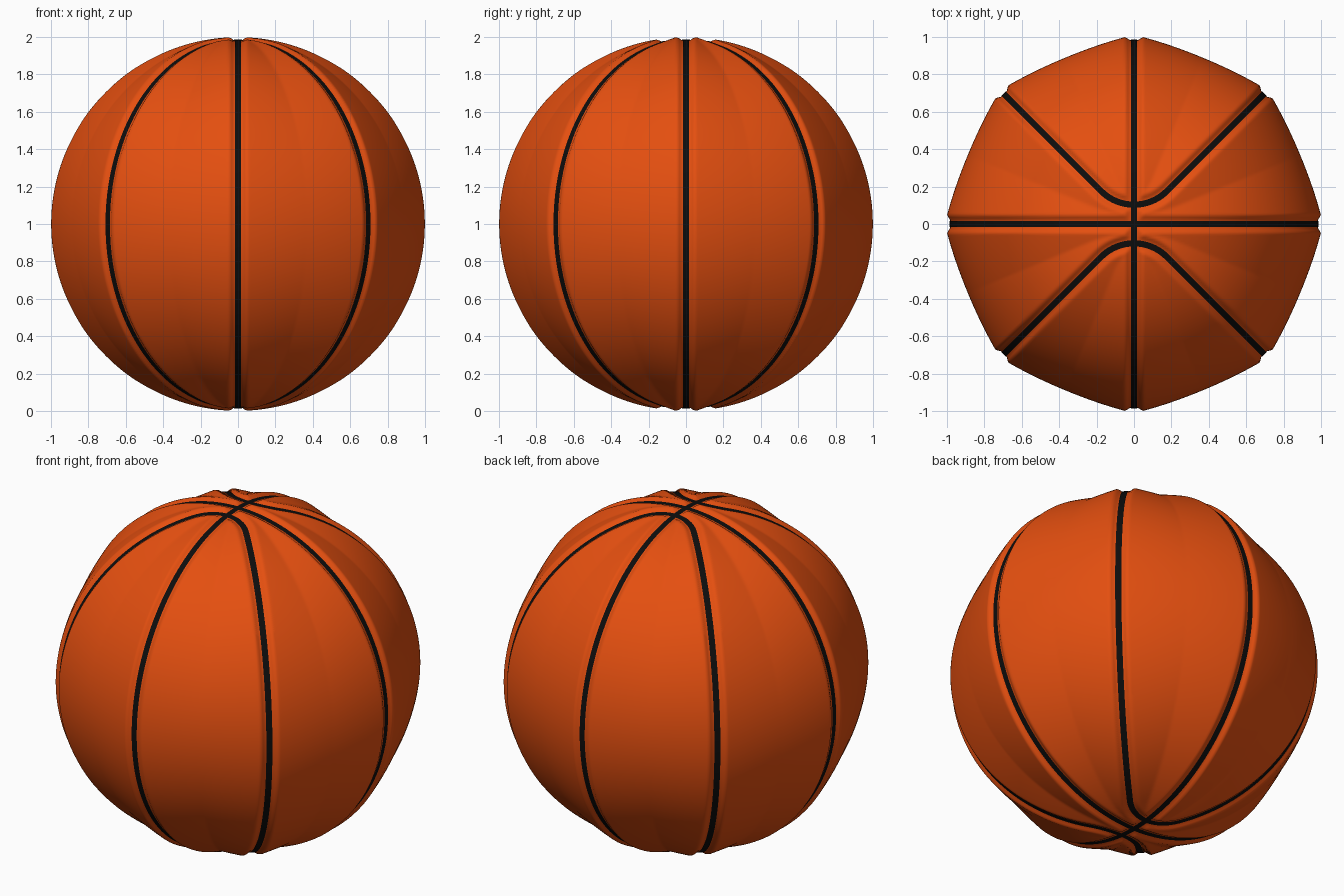
import bpy
import bmesh
from math import sin, cos, tan, pi, asin, hypot, sqrt
from mathutils import Vector

if "Cube" in bpy.data.objects:
    bpy.data.objects.remove(bpy.data.objects["Cube"])

CENTRE = Vector((0, 0, 1))
BEND_Y = 0.358               # centre of the bend joining two diagonal seams
BEND_R = BEND_Y / sqrt(2)    # bend radius, tangent to the diagonals
FLOOR, LIP = 0.982, 0.05     # groove floor radius, distance of lip from seam


def make_material(name, colour, roughness):
    mat = bpy.data.materials.new(name)
    mat.use_nodes = True
    mat.diffuse_color = colour
    bsdf = mat.node_tree.nodes["Principled BSDF"]
    bsdf.inputs["Base Color"].default_value = colour
    bsdf.inputs["Roughness"].default_value = roughness
    return mat


def add_object(name, bm, mat):
    mesh = bpy.data.meshes.new(name)
    bmesh.ops.recalc_face_normals(bm, faces=bm.faces)
    bm.to_mesh(mesh)
    bm.free()
    mesh.materials.append(mat)
    mesh.shade_smooth()
    obj = bpy.data.objects.new(name, mesh)
    obj.location = CENTRE
    bpy.context.collection.objects.link(obj)
    return obj


def seam_distance(p):
    """Distance on the unit sphere to the nearest seam."""
    a, b = abs(p.x), abs(p.y)
    if a + b < BEND_Y:
        diagonal = abs(hypot(a, b - BEND_Y) - BEND_R)
    else:
        diagonal = asin(min(1, abs(a - b) / sqrt(2)))
    return min(asin(min(1, a)), asin(min(1, b)), diagonal)


def skin_radius(d):
    """Groove at the seam, raised lip, then a slightly flattened panel."""
    if d < LIP:
        t = max(0, (d - 0.016) / (LIP - 0.016))
        return FLOOR + (1 - FLOOR) * t * t * (3 - 2 * t)
    t = min(1, (d - LIP) / 0.35)
    return 1 - 0.038 * (1 - (1 - t) ** 2)


orange = make_material("orange_leather", (0.78, 0.078, 0.005, 1), 0.6)
black = make_material("black_rubber", (0.004, 0.004, 0.004, 1), 0.7)

# Ball skin: an evenly divided cube pushed out to the panelled sphere
bm = bmesh.new()
bmesh.ops.create_cube(bm, size=2)
bmesh.ops.subdivide_edges(bm, edges=bm.edges[:], cuts=127, use_grid_fill=True)
for v in bm.verts:
    p = Vector([tan(c * pi / 4) for c in v.co]).normalized()
    v.co = p * skin_radius(seam_distance(p))
add_object("ball_skin", bm, orange)


def add_seam(name, path, half_width=0.017, radius=0.9855):
    """Closed flat ribbon lying in the groove along a path on the sphere."""
    bm = bmesh.new()
    rows = []
    for i, p in enumerate(path):
        along = path[(i + 1) % len(path)] - path[i - 1]
        side = p.cross(along).normalized() * half_width
        rows.append([bm.verts.new((p + side * k).normalized() * radius)
                     for k in (-1, 0, 1)])
    for i, row in enumerate(rows):
        nxt = rows[(i + 1) % len(rows)]
        for k in range(2):
            bm.faces.new((row[k], row[k + 1], nxt[k + 1], nxt[k]))
    # Make every face point outwards
    obj = add_object(name, bm, black)
    mesh = obj.data
    if mesh.polygons[0].normal.dot(mesh.polygons[0].center) < 0:
        mesh.flip_normals()


# Two full seams through the poles
angles = [2 * pi * i / 160 for i in range(160)]
add_seam("front_back_seam", [Vector((0, sin(a), cos(a))) for a in angles])
add_seam("left_right_seam", [Vector((sin(a), 0, cos(a))) for a in angles])


def bent_seam_path(sign):
    """Two diagonal meridians joined by a bend near each pole."""
    start = asin(BEND_R)
    bend = []
    for i in range(25):
        a = -pi / 4 + pi / 2 * i / 24
        x, y = BEND_R * sin(a), BEND_Y - BEND_R * cos(a)
        bend.append(Vector((x, y, sqrt(1 - x * x - y * y))))
    side = []
    for i in range(1, 64):
        a = start + (pi - 2 * start) * i / 64
        s = sin(a) / sqrt(2)
        side.append(Vector((s, s, cos(a))))
    half = bend + side
    # The other half is the same path turned half way about the y axis
    loop = half + [Vector((-p.x, p.y, -p.z)) for p in half]
    return [Vector((p.x, p.y * sign, p.z)) for p in loop]


add_seam("front_bent_seam", bent_seam_path(-1))
add_seam("back_bent_seam", bent_seam_path(1))
